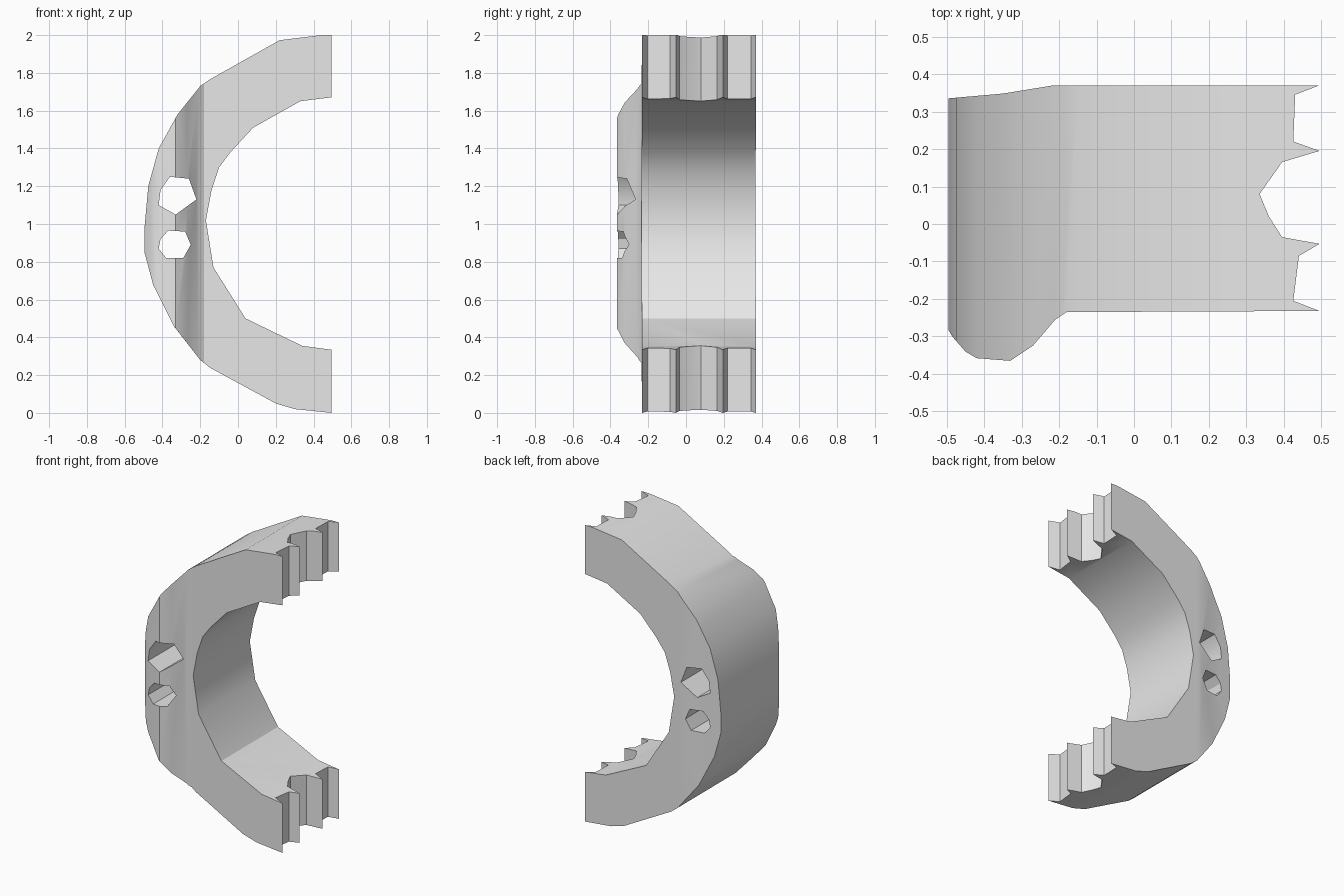
import bpy
import bmesh
import math

old = bpy.data.objects.get("Cube")
if old:
    bpy.data.objects.remove(old)

grey = bpy.data.materials.new("plain grey")
grey.use_nodes = True
grey.diffuse_color = (0.8, 0.8, 0.8, 1)
grey.node_tree.nodes["Principled BSDF"].inputs["Base Color"].default_value = (0.8, 0.8, 0.8, 1)


def prism(name, points, place, low, high):
    """Extrude an outline; place maps (u, v, depth) to a position."""
    bm = bmesh.new()
    ends = [[bm.verts.new(place(u, v, d)) for u, v in points] for d in (low, high)]
    n = len(points)
    for ring in ends:
        bm.faces.new(ring)
    for i in range(n):
        j = (i + 1) % n
        bm.faces.new((ends[0][i], ends[0][j], ends[1][j], ends[1][i]))
    bmesh.ops.recalc_face_normals(bm, faces=bm.faces)
    mesh = bpy.data.meshes.new(name)
    bm.to_mesh(mesh)
    bm.free()
    mesh.materials.append(grey)
    obj = bpy.data.objects.new(name, mesh)
    bpy.context.collection.objects.link(obj)
    return obj


def along_y(u, v, d):
    return (u, d, v)


def along_z(u, v, d):
    return (u, v, d)


# C-shaped band: outer arc from top to bottom, then inner arc back up
outer = [(0.6, 2.0), (0.44, 2.0), (0.22, 1.973), (-0.15, 1.765), (-0.2, 1.73),
         (-0.32, 1.58), (-0.42, 1.4), (-0.475, 1.2), (-0.495, 0.98), (-0.495, 0.85),
         (-0.45, 0.68), (-0.34, 0.46), (-0.2, 0.28), (-0.15, 0.24), (0.2, 0.05),
         (0.3, 0.02), (0.495, 0.0), (0.6, 0.0)]
inner = [(0.6, 0.33), (0.49, 0.335), (0.34, 0.355), (0.04, 0.5), (-0.13, 0.77),
         (-0.17, 1.02), (-0.14, 1.18), (-0.1, 1.3), (-0.04, 1.38), (0.08, 1.51),
         (0.33, 1.65), (0.49, 1.67), (0.6, 1.67)]
band = prism("curved_band", outer + inner, along_y, -0.6, 0.6)

# Plan outline: front bulge, notched ends and slightly tapered back
plan = [(-0.52, -0.24), (-0.485, -0.3), (-0.45, -0.34), (-0.42, -0.358),
        (-0.33, -0.365), (-0.27, -0.325), (-0.21, -0.255), (-0.18, -0.235),
        (0.495, -0.232), (0.425, -0.205), (0.44, -0.085), (0.495, -0.053),
        (0.395, -0.035), (0.36, 0.02), (0.335, 0.08), (0.395, 0.165),
        (0.495, 0.195), (0.425, 0.22), (0.43, 0.345), (0.495, 0.37),
        (-0.22, 0.369), (-0.35, 0.348), (-0.52, 0.333)]
plan_cutter = prism("plan_cutter", plan, along_z, -0.3, 2.3)

# Two irregular holes running front to back
upper_hole = [(-0.42, 1.1), (-0.41, 1.18), (-0.36, 1.25), (-0.26, 1.24),
              (-0.22, 1.13), (-0.33, 1.05)]
lower_hole = [(-0.42, 0.87), (-0.41, 0.92), (-0.37, 0.965), (-0.28, 0.96),
              (-0.25, 0.89), (-0.29, 0.82), (-0.38, 0.82)]
cutters = [(plan_cutter, 'INTERSECT')]
for name, outline in (("upper_hole_cutter", upper_hole), ("lower_hole_cutter", lower_hole)):
    cutters.append((prism(name, outline, along_y, -0.7, 0.7), 'DIFFERENCE'))

for cutter, operation in cutters:
    cutter.hide_render = True
    mod = band.modifiers.new(cutter.name, 'BOOLEAN')
    mod.operation = operation
    mod.solver = 'EXACT'
    mod.object = cutter

# Bake the cuts and drop the helpers
depsgraph = bpy.context.evaluated_depsgraph_get()
result = bpy.data.meshes.new_from_object(band.evaluated_get(depsgraph))
band.modifiers.clear()
band.data = result
for cutter, _ in cutters:
    bpy.data.objects.remove(cutter)

bpy.ops.object.select_all(action='DESELECT')
band.select_set(True)
bpy.context.view_layer.objects.active = band
bpy.ops.object.shade_smooth_by_angle(angle=math.radians(30))
